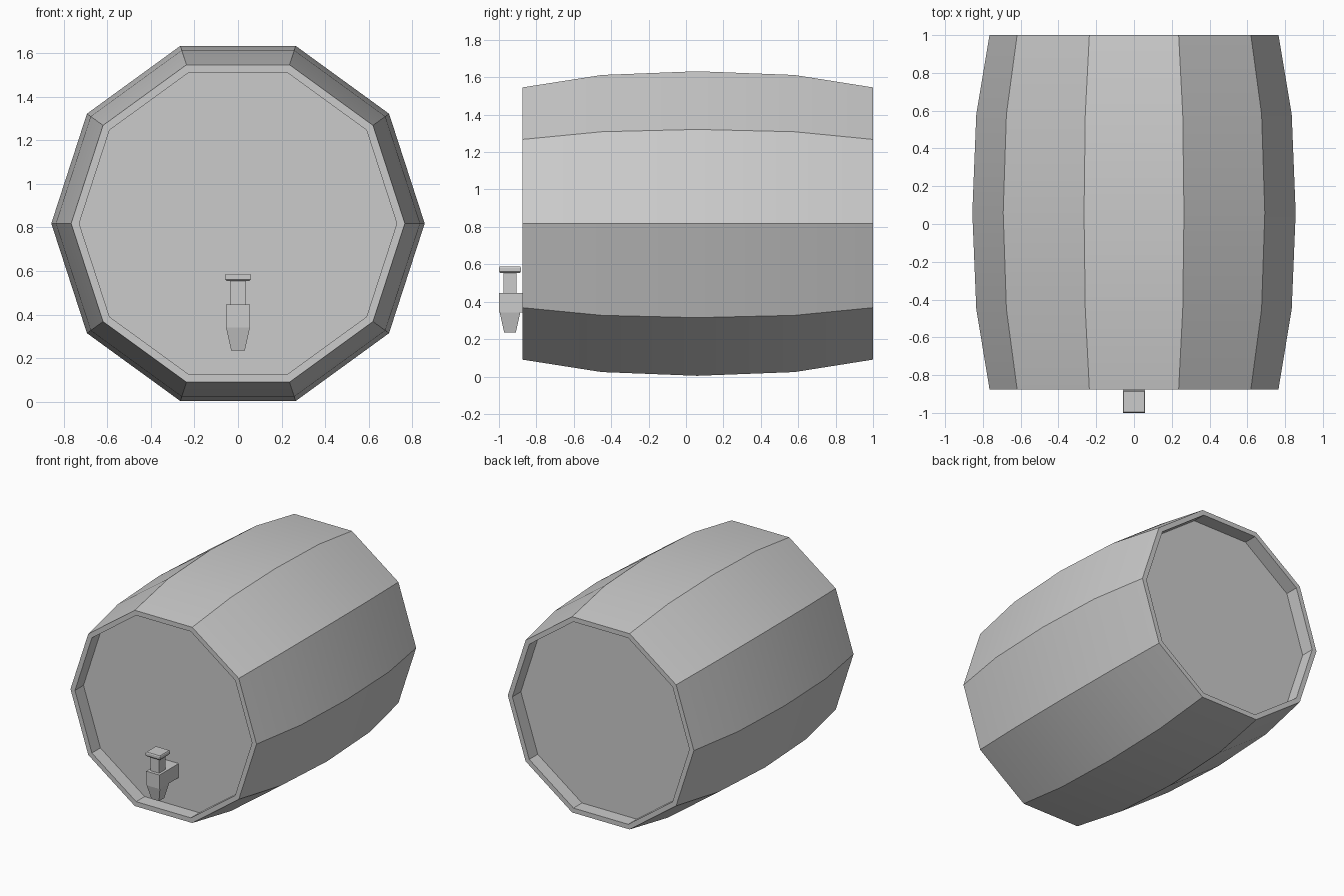
import bpy, bmesh, math

if "Cube" in bpy.data.objects:
    bpy.data.objects.remove(bpy.data.objects["Cube"])

SIDES = 10
CZ = 0.818


def make_object(name, bm):
    bmesh.ops.recalc_face_normals(bm, faces=bm.faces)
    mesh = bpy.data.meshes.new(name)
    bm.to_mesh(mesh)
    bm.free()
    ob = bpy.data.objects.new(name, mesh)
    bpy.context.collection.objects.link(ob)
    return ob


def loft(name, rings):
    """Skin a list of equal-length point rings and cap both ends."""
    bm = bmesh.new()
    loops = [[bm.verts.new(p) for p in ring] for ring in rings]
    n = len(loops[0])
    for a, b in zip(loops, loops[1:]):
        for i in range(n):
            j = (i + 1) % n
            bm.faces.new((a[i], a[j], b[j], b[i]))
    bm.faces.new(loops[0])
    bm.faces.new(loops[-1])
    return make_object(name, bm)


def decagon(y, r):
    angles = [2 * math.pi * i / SIDES for i in range(SIDES)]
    return [(r * math.cos(a), y, CZ + r * math.sin(a)) for a in angles]


def square(z, h, y=-0.941):
    return [(-h, y - h, z), (h, y - h, z), (h, y + h, z), (-h, y + h, z)]


# Barrel: front head, rim, bulging staves, rim, back head
profile = [(-0.775, 0.728), (-0.875, 0.728), (-0.875, 0.765), (-0.45, 0.835),
           (0.06, 0.856), (0.58, 0.835), (1.0, 0.765), (1.0, 0.728), (0.90, 0.728)]
barrel = loft("barrel", [decagon(y, r) for y, r in profile])
bpy.context.view_layer.objects.active = barrel
barrel.select_set(True)
bpy.ops.object.shade_smooth_by_angle(angle=math.radians(30))

# Tap: horizontal pipe running into the front head
loft("tap_pipe", [[(-0.055, y, 0.342), (0.055, y, 0.342), (0.055, y, 0.446), (-0.055, y, 0.446)]
                  for y in (-1.0, -0.77)])
# Tapered spout, stem and chamfered handle
loft("tap_spout", [square(0.235, 0.031), square(0.342, 0.055)])
loft("tap_stem", [square(0.446, 0.036), square(0.556, 0.036)])
loft("tap_handle", [square(0.554, 0.052), square(0.562, 0.059),
                    square(0.581, 0.059), square(0.587, 0.055)])
